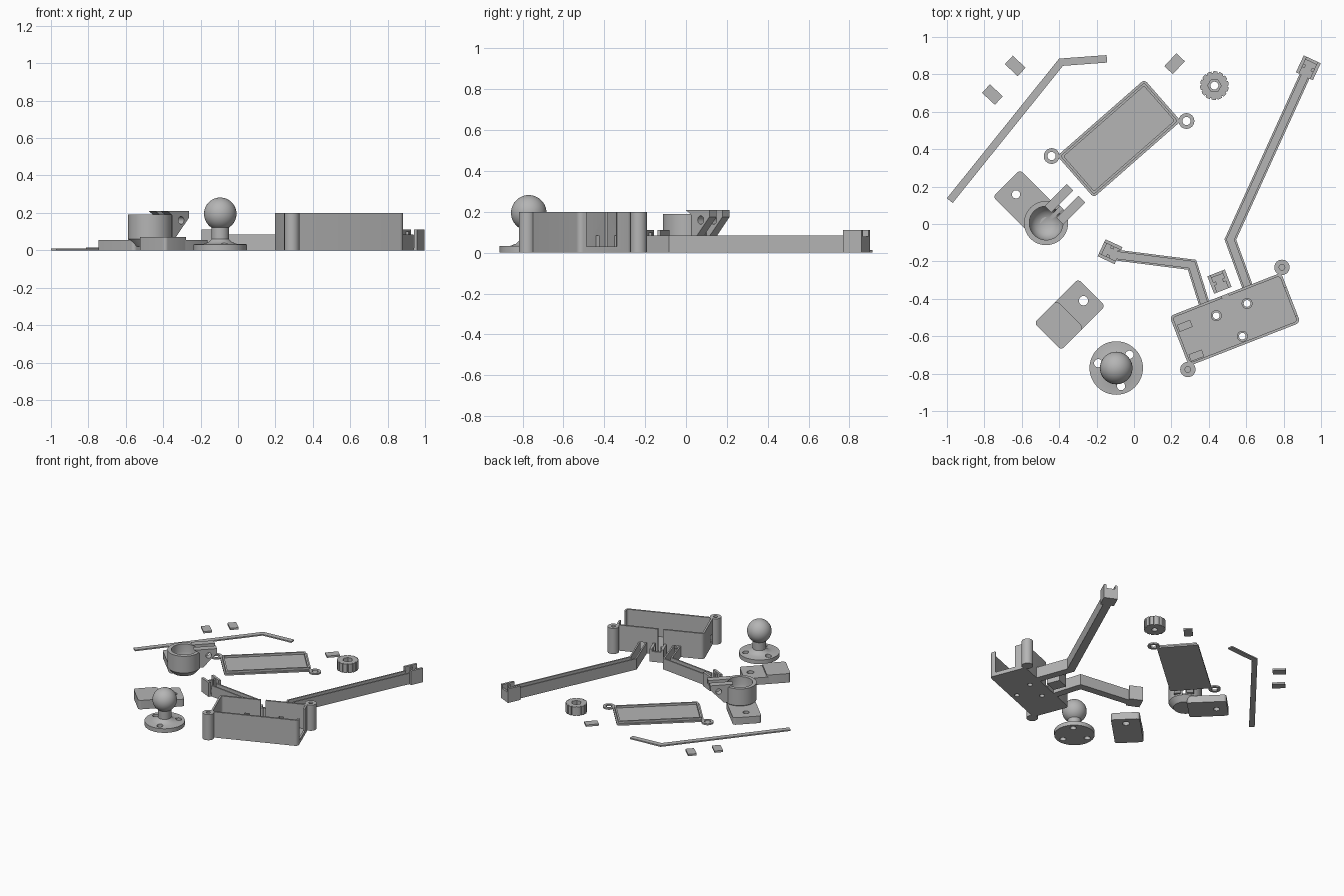
import bpy, bmesh, math
from mathutils import Matrix, Vector

if "Cube" in bpy.data.objects:
    bpy.data.objects.remove(bpy.data.objects["Cube"])

grey = bpy.data.materials.new("plain grey")
grey.diffuse_color = (0.46, 0.46, 0.46, 1)
grey.use_nodes = True
grey.node_tree.nodes["Principled BSDF"].inputs["Base Color"].default_value = grey.diffuse_color


def finish(name, bm, center=(0, 0), angle=0):
    """Place a local bmesh at a plan position and turn, as a named object."""
    bm.transform(Matrix.Translation((*center, 0)) @ Matrix.Rotation(math.radians(angle), 4, 'Z'))
    bmesh.ops.recalc_face_normals(bm, faces=bm.faces)
    me = bpy.data.meshes.new(name)
    bm.to_mesh(me)
    bm.free()
    ob = bpy.data.objects.new(name, me)
    bpy.context.collection.objects.link(ob)
    me.materials.append(grey)
    return ob


def prism(name, pts, z0, z1, center=(0, 0), angle=0):
    bm = bmesh.new()
    f = bm.faces.new([bm.verts.new((x, y, z0)) for x, y in pts])
    ext = bmesh.ops.extrude_face_region(bm, geom=[f])
    bmesh.ops.translate(bm, vec=(0, 0, z1 - z0), verts=[v for v in ext['geom'] if isinstance(v, bmesh.types.BMVert)])
    return finish(name, bm, center, angle)


def rect(x0, x1, y0, y1, r=0):
    """Rectangle outline, corners rounded by r."""
    if not r:
        return [(x0, y0), (x1, y0), (x1, y1), (x0, y1)]
    corners = [(x1 - r, y1 - r), (x0 + r, y1 - r), (x0 + r, y0 + r), (x1 - r, y0 + r)]
    return [(cx + r * math.cos(math.radians(90 * k + 18 * i)), cy + r * math.sin(math.radians(90 * k + 18 * i)))
            for k, (cx, cy) in enumerate(corners) for i in range(6)]


def disc(x, y, r, n=32):
    return [(x + r * math.cos(2 * math.pi * i / n), y + r * math.sin(2 * math.pi * i / n)) for i in range(n)]


def lathe(name, profile, center, n=48):
    bm = bmesh.new()
    vs = [bm.verts.new((r, 0, z)) for r, z in profile]
    es = [bm.edges.new(p) for p in zip(vs, vs[1:])]
    bmesh.ops.spin(bm, geom=vs + es, cent=(0, 0, 0), axis=(0, 0, 1), angle=2 * math.pi, steps=n)
    bmesh.ops.remove_doubles(bm, verts=bm.verts, dist=1e-5)
    return finish(name, bm, center)


def strip(path, o0, o1, z0, z1, name="strip"):
    """Mitred strip along a path between two sideways offsets."""
    p = [Vector(q) for q in path]
    sides = []
    for i, q in enumerate(p):
        d = [(b - a).normalized() for a, b in zip(p, p[1:])][max(0, i - 1):i + 1]
        normals = [Vector((-t.y, t.x)) for t in d]
        m = sum(normals, Vector((0, 0))).normalized()
        sides.append((q, m / m.dot(normals[0])))
    pts = [tuple(q + m * o0) for q, m in sides] + [tuple(q + m * o1) for q, m in reversed(sides)]
    return prism(name, pts, z0, z1)


def boolean(ob, others, op='DIFFERENCE'):
    for c in others:
        mod = ob.modifiers.new("bool", 'BOOLEAN')
        mod.operation, mod.solver, mod.object = op, 'EXACT', c
        bpy.context.view_layer.objects.active = ob
        bpy.ops.object.modifier_apply(modifier=mod.name)
        bpy.data.objects.remove(c)
    return ob


# --- case: open tray with two screw posts, floor standoffs and wall cut-outs
C, A = (0.54, -0.51), 21.3


def cpr(pts, z0, z1, name="piece"):
    return prism(name, pts, z0, z1, C, A)


W, D, T = 0.32, 0.143, 0.014
posts = [(0.335, 0.168), (-0.332, -0.158)]
standoffs = [(-0.086, 0.055), (0.091, 0.056), (0.004, -0.098)]
case = cpr(rect(-W, W, -D, D, 0.025), 0, 0.2, "case")
boolean(case, [cpr(rect(-W + T, W - T, -D + T, D - T, 0.015), 0.012, 0.3)])
boolean(case, [cpr(rect(W - 0.05, W + 0.02, -0.10, 0.06), 0.03, 0.3),
               cpr(rect(-W - 0.02, -W + 0.05, -0.10, -0.06), 0.04, 0.09),
               cpr(rect(-0.022, 0.016, D - 0.05, D + 0.02), 0.012, 0.3),
               cpr(rect(0.112, 0.148, D - 0.05, D + 0.02), 0.012, 0.085),
               cpr(rect(-0.138, -0.102, D - 0.05, D + 0.02), 0.012, 0.085)])
boolean(case, [cpr(disc(x, y, 0.041), 0, 0.2) for x, y in posts]
        + [cpr(disc(x, y, 0.029), 0.002, 0.03) for x, y in standoffs], 'UNION')
boolean(case, [cpr(disc(x, y, 0.015), 0.05, 0.3) for x, y in posts]
        + [cpr(disc(x, y, 0.018), -0.1, 0.3) for x, y in standoffs])
for y0 in (-0.125, 0.045):
    cpr(rect(-0.30, -0.225, y0, y0 + 0.04), 0.01, 0.045, "case_support")


def clip(name, center, angle, z=0.11):
    """Open holder: base, two cheeks, a stop wall and two inward lips."""
    parts = [(rect(-0.05, 0.05, -0.05, 0.05), 0, 0.012), (rect(-0.05, 0.05, 0.032, 0.05), 0, z),
             (rect(-0.05, 0.05, -0.05, -0.032), 0, z), (rect(0.034, 0.05, -0.05, 0.05), 0, 0.08),
             (rect(-0.01, 0.008, 0.018, 0.04), 0, 0.1), (rect(-0.01, 0.008, -0.04, -0.018), 0, 0.1)]
    obs = [prism(name, q, a, b, center, angle) for q, a, b in parts]
    boolean(obs[0], obs[1:], 'UNION')


def channel(name, path):
    floor = strip(path, -0.029, 0.029, 0, 0.012, name)
    boolean(floor, [strip(path, s * 0.018, s * 0.029, 0, 0.085) for s in (-1, 1)], 'UNION')


# --- bent channel arms with a holder at each end
channel("long_arm", [(0.607, -0.335), (0.515, -0.083), (0.912, 0.79)])
clip("long_arm_clip", (0.932, 0.835), 65)
channel("short_arm", [(0.375, -0.425), (0.31, -0.218), (-0.09, -0.167)])
clip("short_arm_clip", (-0.128, -0.148), 155)
clip("middle_clip", (0.457, -0.308), 111.3, 0.1)

# --- case lid with raised rim and screw ears
LC, LA = (-0.08, 0.457), 41.2
ears = [(0.333, -0.167), (-0.333, 0.167)]
lid = prism("lid", rect(-0.31, 0.31, -0.148, 0.148, 0.02), 0, 0.012, LC, LA)
rim = prism("rim", rect(-0.298, 0.298, -0.136, 0.136, 0.012), 0.005, 0.028, LC, LA)
boolean(rim, [prism("cut", rect(-0.285, 0.285, -0.123, 0.123, 0.008), 0, 0.1, LC, LA)])
boolean(lid, [rim] + [prism("ear", disc(x, y, 0.042), 0, 0.012, LC, LA) for x, y in ears], 'UNION')
boolean(lid, [prism("cut", disc(x, y, 0.022), -0.1, 0.1, LC, LA) for x, y in ears])

# --- thin channel cover and loose tabs
strip([(-0.985, 0.125), (-0.39, 0.865), (-0.145, 0.883)], -0.02, 0.02, 0, 0.01, "channel_cover")
for c, a in (((-0.635, 0.845), -43), ((-0.757, 0.692), -43), ((0.217, 0.857), 47)):
    prism("tab", rect(-0.047, 0.047, -0.031, 0.031), 0, 0.014, c, a)

# --- ridged knob
ridges = [(math.cos(t) * r, math.sin(t) * r) for k in range(14)
          for f, r in ((0, .076), (.25, .077), (.5, .077), (.75, .076), (.78, .069), (.97, .069))
          for t in [2 * math.pi * (k + f) / 14]]
knob = prism("knob", ridges, 0, 0.07, (0.43, 0.74))
boolean(knob, [prism("cut", disc(0, 0, 0.036, 6), 0.04, 0.2, (0.43, 0.74)),
               prism("cut", disc(0, 0, 0.021), -0.1, 0.2, (0.43, 0.74))])

# --- ball stud on a round base with three holes
B = (-0.095, -0.77)
ball = [(0.087 * math.cos(math.radians(t)), 0.195 + 0.087 * math.sin(math.radians(t))) for t in range(-57, 90, 7)]
stud = lathe("ball_stud", [(0, 0), (0.143, 0), (0.143, 0.032), (0.09, 0.034), (0.062, 0.044), (0.047, 0.06)]
             + ball + [(0, 0.282)], B)
boolean(stud, [prism("cut", disc(0.1 * math.cos(math.radians(a)), 0.1 * math.sin(math.radians(a)), 0.022),
                     -0.1, 0.1, B) for a in (165, 45, 285)])

# --- stepped mounting block
K, KA = (-0.345, -0.485), 45
block = prism("block", rect(-0.165, 0.005, -0.102, 0.102, 0.02), 0, 0.07, K, KA)
boolean(block, [prism("half", rect(-0.03, 0.168, -0.102, 0.102, 0.02), 0, 0.055, K, KA)], 'UNION')
boolean(block, [prism("cut", disc(0.106, 0, 0.025), -0.1, 0.2, K, KA)])

# --- clamp: socket cup on a foot plate, split towards two bolt lugs
S, SA = (-0.47, 0.005), 45
clamp = lathe("clamp", [(0, 0.02), (0.085, 0.02), (0.118, 0.06), (0.118, 0.19), (0.09, 0.19), (0.09, 0.13),
                        (0.082, 0.09), (0.06, 0.06), (0.03, 0.045), (0, 0.042)], S)
foot = prism("foot", rect(-0.102, 0.102, 0.02, 0.30, 0.02), 0, 0.055, S, SA)
boolean(foot, [prism("cut", disc(0, 0, 0.088), 0.046, 0.2, S),
               prism("cut", disc(-0.005, 0.222, 0.022), -0.1, 0.2, S, SA)])
foot.name = "clamp_foot"
for s in (-1, 1):
    # lug side profile with a sloping underside, thickened across the split
    bm = bmesh.new()
    f = bm.faces.new([bm.verts.new((x, s * 0.045 - 0.025, z)) for x, z in
                      ((0.1, 0.07), (0.125, 0.07), (0.225, 0.175), (0.225, 0.21), (0.06, 0.21), (0.1, 0.185))])
    ext = bmesh.ops.extrude_face_region(bm, geom=[f])
    bmesh.ops.translate(bm, vec=(0, 0.05, 0), verts=[v for v in ext['geom'] if isinstance(v, bmesh.types.BMVert)])
    lug = finish("clamp_lug", bm, S, SA)
    bm = bmesh.new()
    bmesh.ops.create_cone(bm, cap_ends=True, segments=24, radius1=0.021, radius2=0.021, depth=0.4,
                          matrix=Matrix.Translation((0.165, 0, 0.16)) @ Matrix.Rotation(math.pi / 2, 4, 'X'))
    boolean(lug, [finish("bolt_hole", bm, S, SA)])
boolean(clamp, [prism("cut", rect(0.0, 0.15, -0.011, 0.011), 0.06, 0.3, S, SA)])

# --- smooth the round faces, keep edges crisp
for ob in bpy.context.scene.objects:
    ob.select_set(True)
bpy.ops.object.shade_smooth_by_angle(angle=math.radians(30))
